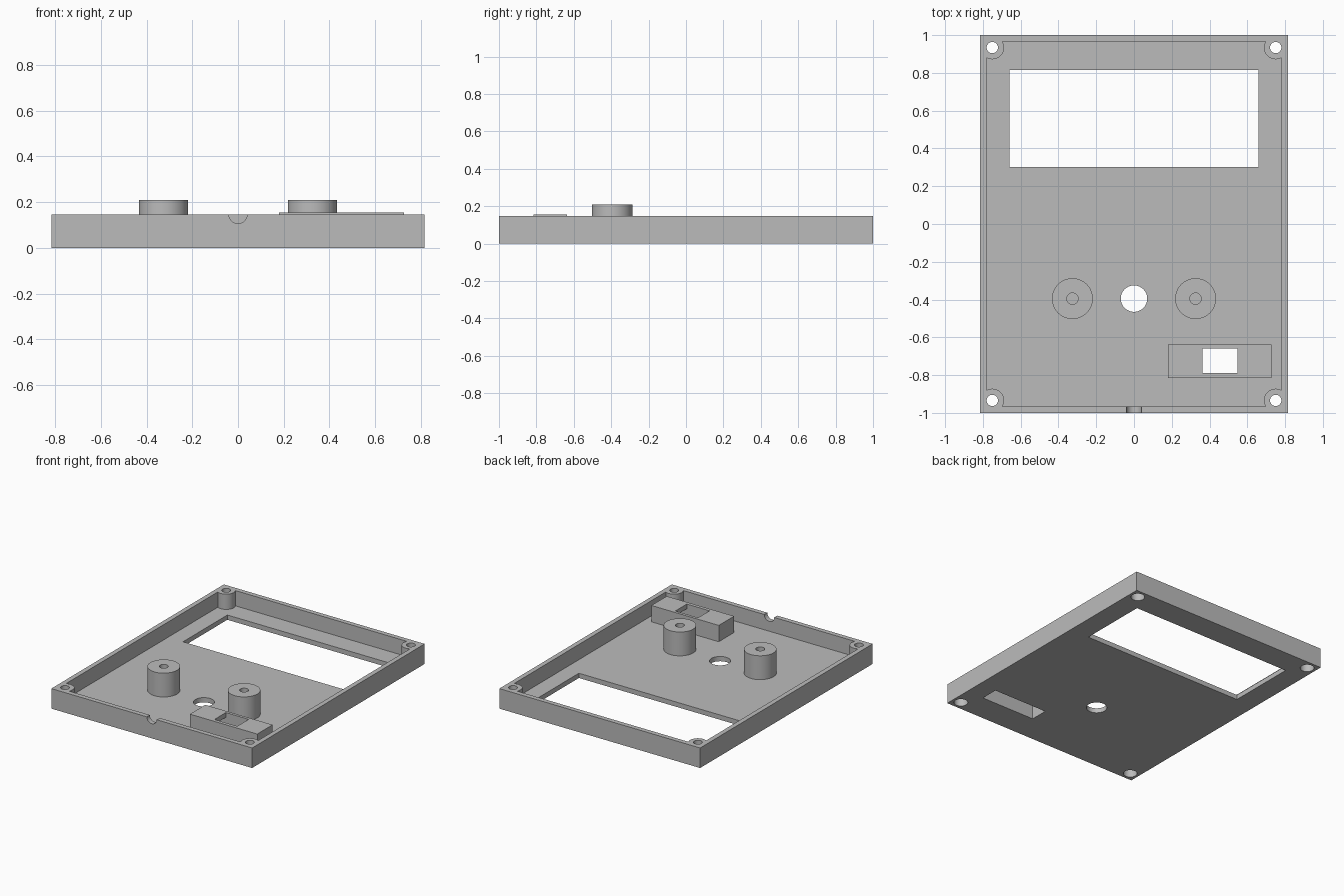
import bpy
from math import radians

if "Cube" in bpy.data.objects:
    bpy.data.objects.remove(bpy.data.objects["Cube"], do_unlink=True)

W, L, H = 0.815, 1.0, 0.147      # half width, half length, wall height
T = 0.035                        # wall and floor thickness
POST_Y = -0.395
EPS = 0.02

grey = bpy.data.materials.new("plain grey")
grey.use_nodes = True
colour = (0.5, 0.5, 0.5, 1)
grey.diffuse_color = colour
grey.node_tree.nodes["Principled BSDF"].inputs["Base Color"].default_value = colour


def box(name, x0, x1, y0, y1, z0, z1):
    bpy.ops.mesh.primitive_cube_add(
        size=1, location=((x0 + x1) / 2, (y0 + y1) / 2, (z0 + z1) / 2))
    ob = bpy.context.object
    ob.name = name
    ob.scale = (x1 - x0, y1 - y0, z1 - z0)
    bpy.ops.object.transform_apply(location=True, rotation=True, scale=True)
    return ob


def cylinder(name, x, y, z0, z1, r):
    bpy.ops.mesh.primitive_cylinder_add(
        vertices=48, radius=r, depth=z1 - z0, location=(x, y, (z0 + z1) / 2))
    ob = bpy.context.object
    ob.name = name
    bpy.ops.object.transform_apply(location=True, rotation=True, scale=True)
    return ob


def combine(target, tool, operation="DIFFERENCE"):
    mod = target.modifiers.new("cut", "BOOLEAN")
    mod.operation, mod.solver, mod.object = operation, "EXACT", tool
    bpy.context.view_layer.objects.active = target
    bpy.ops.object.modifier_apply(modifier=mod.name)
    bpy.data.objects.remove(tool, do_unlink=True)


def finish(ob):
    ob.data.materials.clear()
    ob.data.materials.append(grey)
    bpy.ops.object.select_all(action="DESELECT")
    ob.select_set(True)
    bpy.context.view_layer.objects.active = ob
    bpy.ops.object.shade_smooth_by_angle(angle=radians(30))


# Open tray with a floor and four walls
case = box("case_tray", -W, W, -L, L, 0, H)
combine(case, box("cavity", -W + T, W - T, -L + T, L - T, T, H + EPS))

# Corner screw bosses, flush with the rim, counterbored from below
corners = [(sx * 0.75, sy * 0.934) for sx in (-1, 1) for sy in (-1, 1)]
for x, y in corners:
    combine(case, cylinder("boss", x, y, T / 2, H, 0.062), "UNION")
for x, y in corners:
    combine(case, cylinder("screw_hole", x, y, -EPS, H + EPS, 0.03))
    combine(case, cylinder("counterbore", x, y, -EPS, 0.09, 0.047))

# Display window, round button hole and switch slot in the floor
combine(case, box("window", -0.658, 0.658, 0.302, 0.816, -EPS, T + EPS))
combine(case, cylinder("button_hole", 0, POST_Y, -EPS, T + EPS, 0.07))
combine(case, box("slot", 0.235, 0.675, -0.79, -0.658, -EPS, T + EPS))

# Half-round cable notch in the front wall
notch = cylinder("notch", 0, 0, -T, T, 0.04)
notch.rotation_euler.x = radians(90)
notch.location = (0, -L + T / 2, H)
bpy.context.view_layer.update()
combine(case, notch)
finish(case)

# Hollow switch housing standing on the floor
housing = box("switch_housing", 0.18, 0.727, -0.815, -0.637, T, 0.155)
combine(housing, box("pocket", 0.235, 0.675, -0.79, -0.658, -EPS, 0.12))
combine(housing, box("slider_hole", 0.362, 0.547, -0.79, -0.658, 0.1, 0.2))
finish(housing)

# Pair of round mounting posts with blind holes
for side, sx in (("right", -1), ("left", 1)):
    post = cylinder(side + "_mounting_post", sx * 0.326, POST_Y, T, 0.21, 0.108)
    combine(post, cylinder("pilot", sx * 0.326, POST_Y, T + EPS, 0.25, 0.03))
    finish(post)
